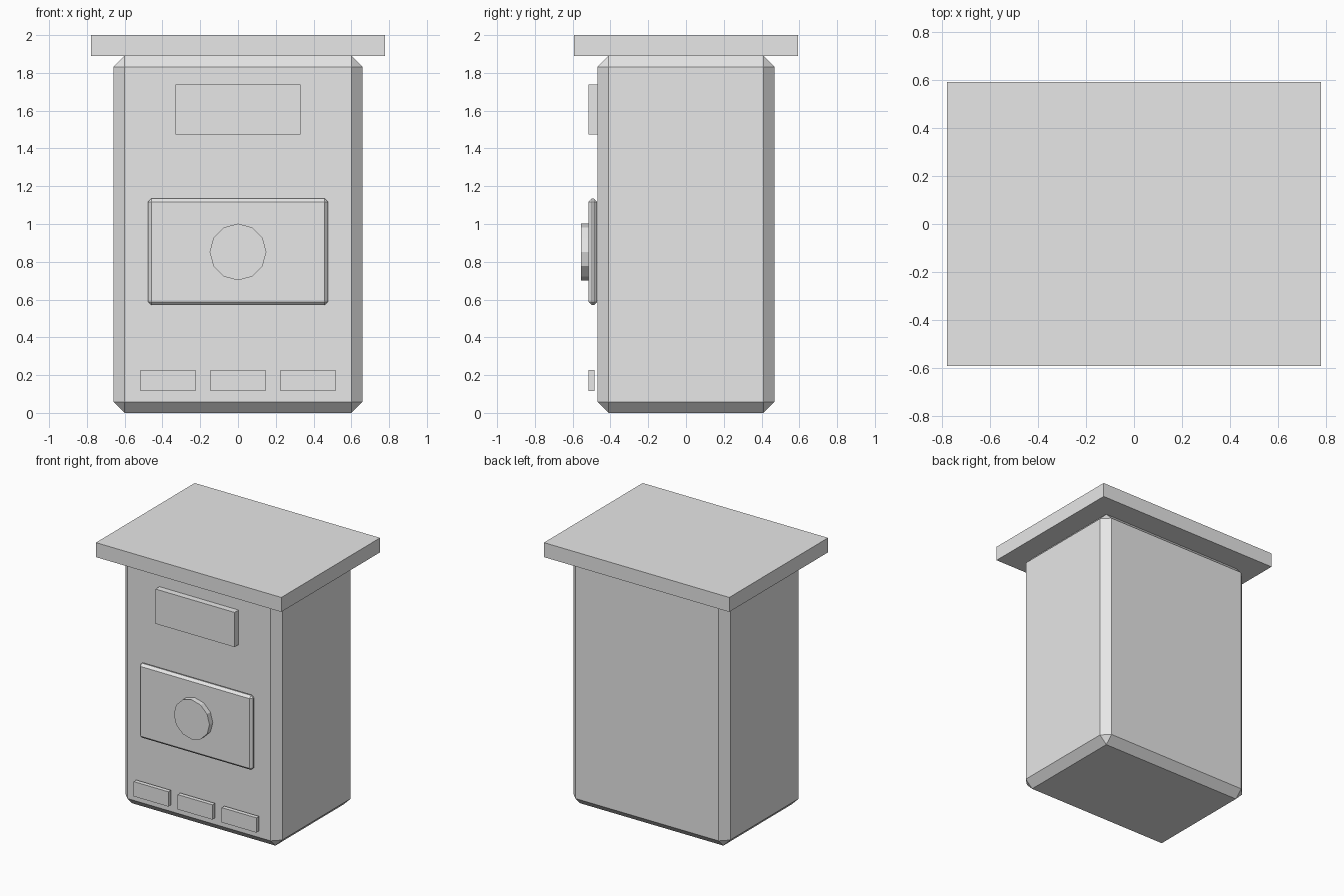
import bpy, math

if "Cube" in bpy.data.objects:
    bpy.data.objects.remove(bpy.data.objects["Cube"])

# One plain grey for every part
grey = bpy.data.materials.new("plain grey")
grey.diffuse_color = (0.8, 0.8, 0.8, 1)
grey.use_nodes = True
grey.node_tree.nodes["Principled BSDF"].inputs["Base Color"].default_value = grey.diffuse_color


def box(name, x, y, z, bevel=0):
    """Box spanning the (min, max) pairs, with optional flat chamfers."""
    spans = (x, y, z)
    bpy.ops.mesh.primitive_cube_add(size=1, location=[(a + b) / 2 for a, b in spans])
    ob = bpy.context.object
    ob.name = name
    ob.scale = [b - a for a, b in spans]
    bpy.ops.object.transform_apply(location=False, rotation=False, scale=True)
    ob.data.materials.append(grey)
    if bevel:
        mod = ob.modifiers.new("chamfer", 'BEVEL')
        mod.width = bevel
        mod.segments = 1
    return ob


FRONT = -0.516  # shared front plane of the raised fittings

# Cabinet and overhanging lid
box("cabinet", (-0.659, 0.659), (-0.468, 0.468), (0, 1.89), 0.058)
box("lid", (-0.778, 0.778), (-0.592, 0.592), (1.89, 2.0))

# Upper display plate
box("display", (-0.332, 0.332), (FRONT, -0.46), (1.475, 1.738))

# Chamfered centre panel
box("door_panel", (-0.476, 0.476), (FRONT, -0.470), (0.57, 1.135), 0.018)

# Twelve-sided dial on the panel
bpy.ops.mesh.primitive_cylinder_add(vertices=12, radius=0.15, depth=0.042,
                                    location=(0, -0.535, 0.852),
                                    rotation=(math.pi / 2, 0, 0))
dial = bpy.context.object
dial.name = "dial"
dial.data.materials.append(grey)

# Row of three buttons
for i, cx in enumerate((-0.37, 0, 0.37)):
    box(f"button_{i + 1}", (cx - 0.146, cx + 0.146), (FRONT, -0.484), (0.116, 0.228))
